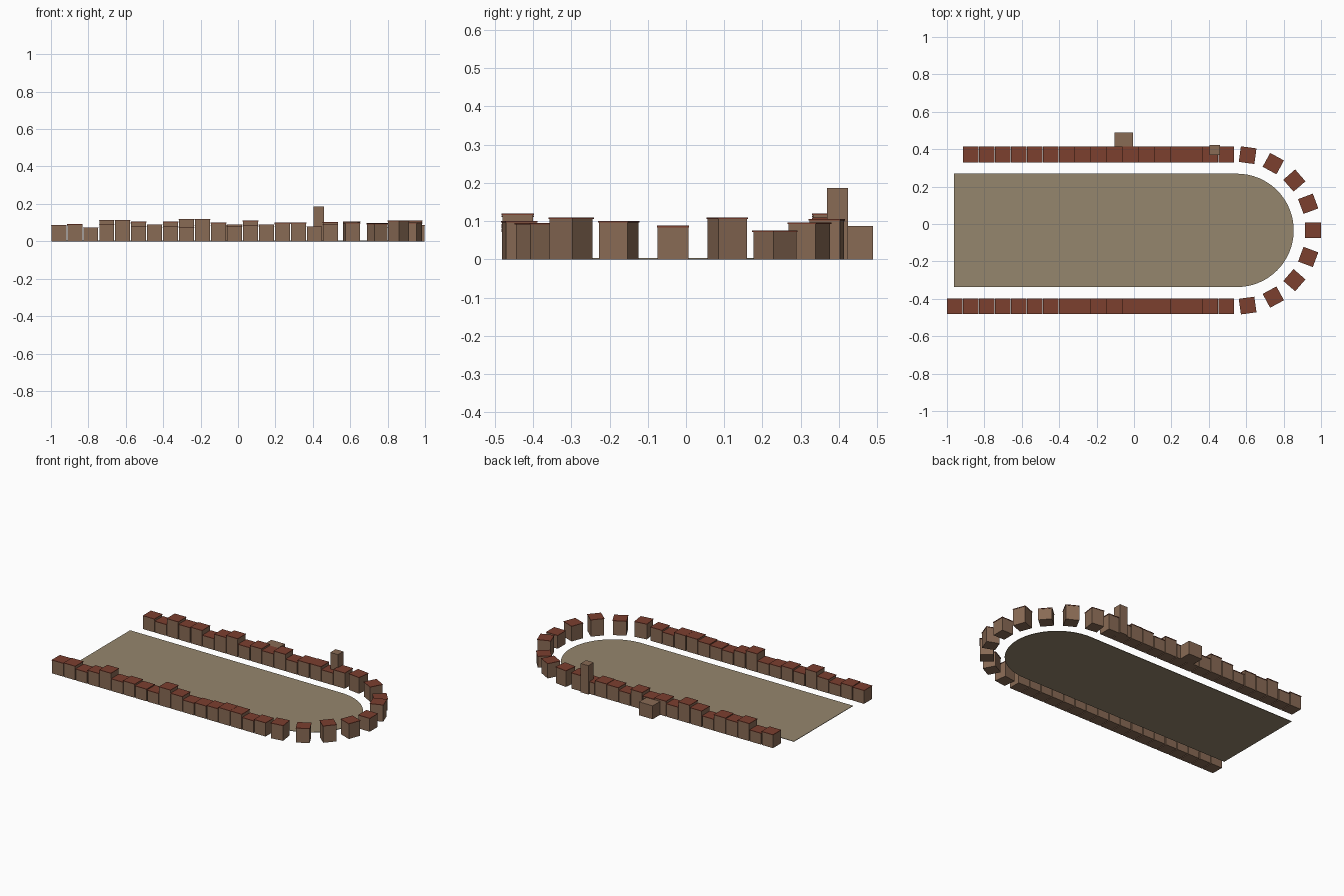
import bpy, bmesh
from math import cos, sin, pi, radians
from mathutils import Matrix, Vector

if "Cube" in bpy.data.objects:
    bpy.data.objects.remove(bpy.data.objects["Cube"])

CX, CY = 0.551, -0.034        # centre of the rounded end
R_HOUSE, R_PLAZA = 0.406, 0.303
BODY, ROOF, ROOF_T = 0.080, 0.084, 0.004


def material(name, rgb):
    m = bpy.data.materials.new(name)
    m.diffuse_color = (*rgb, 1)
    m.use_nodes = True
    m.node_tree.nodes["Principled BSDF"].inputs["Base Color"].default_value = m.diffuse_color
    return m


wall = material("wall", (0.25, 0.145, 0.09))
tile = material("tile", (0.20, 0.05, 0.028))
paving = material("paving", (0.30, 0.24, 0.155))


def finish(name, bm, mat):
    bmesh.ops.recalc_face_normals(bm, faces=bm.faces)
    me = bpy.data.meshes.new(name)
    bm.to_mesh(me)
    bm.free()
    me.materials.append(mat)
    ob = bpy.data.objects.new(name, me)
    bpy.context.collection.objects.link(ob)
    return ob


def box(name, x, y, z0, z1, sx, sy, mat, ang=0):
    bm = bmesh.new()
    bmesh.ops.create_cube(bm, size=1, matrix=Matrix.Diagonal((sx, sy, z1 - z0, 1)))
    ob = finish(name, bm, mat)
    ob.location = (x, y, (z0 + z1) / 2)
    ob.rotation_euler.z = ang
    return ob


def house(name, x, y, h, ang=0):
    box(name + "_walls", x, y, 0, h - ROOF_T, BODY, BODY, wall, ang)
    box(name + "_roof", x, y, h - ROOF_T, h, ROOF, ROOF, tile, ang)


# plaza floor: rectangle with a half-round end
bm = bmesh.new()
pts = [(-0.963, CY + R_PLAZA), (-0.963, CY - R_PLAZA)]
pts += [(CX + R_PLAZA * cos(a), CY + R_PLAZA * sin(a))
        for a in (-pi / 2 + pi * i / 32 for i in range(33))]
face = bm.faces.new([bm.verts.new((x, y, 0)) for x, y in pts])
ext = bmesh.ops.extrude_face_region(bm, geom=[face])
bmesh.ops.translate(bm, vec=Vector((0, 0, 0.003)),
                    verts=[v for v in ext["geom"] if isinstance(v, bmesh.types.BMVert)])
finish("plaza_floor", bm, paving)

# straight rows, heights from left to right
front = [.088, .092, .075, .090, .115, .080, .090, .080, .075,
         .120, .100, .080, .085, .090, .100, .100, .080, .090]
back = [.088, .075, .115, .100, .105, .075, .105, .120, .085,
        .100, .090, .110, .080, .096, .098, .080, .103]
PITCH = 0.0854
for i, h in enumerate(front):
    house(f"front_house_{i}", -0.958 + PITCH * i, CY - R_HOUSE, h)
for i, h in enumerate(back):
    house(f"back_house_{i}", -0.958 + PITCH * (i + 1), CY + R_HOUSE, h)

# houses around the rounded end
curve = [.100, .095, .110, .100, .088, .110, .075, .097, .106]
for i, h in enumerate(curve):
    a = radians(-82 + 20.5 * i)
    house(f"curve_house_{i}", CX + R_HOUSE * cos(a), CY + R_HOUSE * sin(a), h, a)

# annex block and tower on the back row
box("annex", -0.054, 0.446, 0, 0.087, 0.098, 0.085, wall)
box("tower", 0.432, 0.396, 0, 0.187, 0.055, 0.055, wall)
